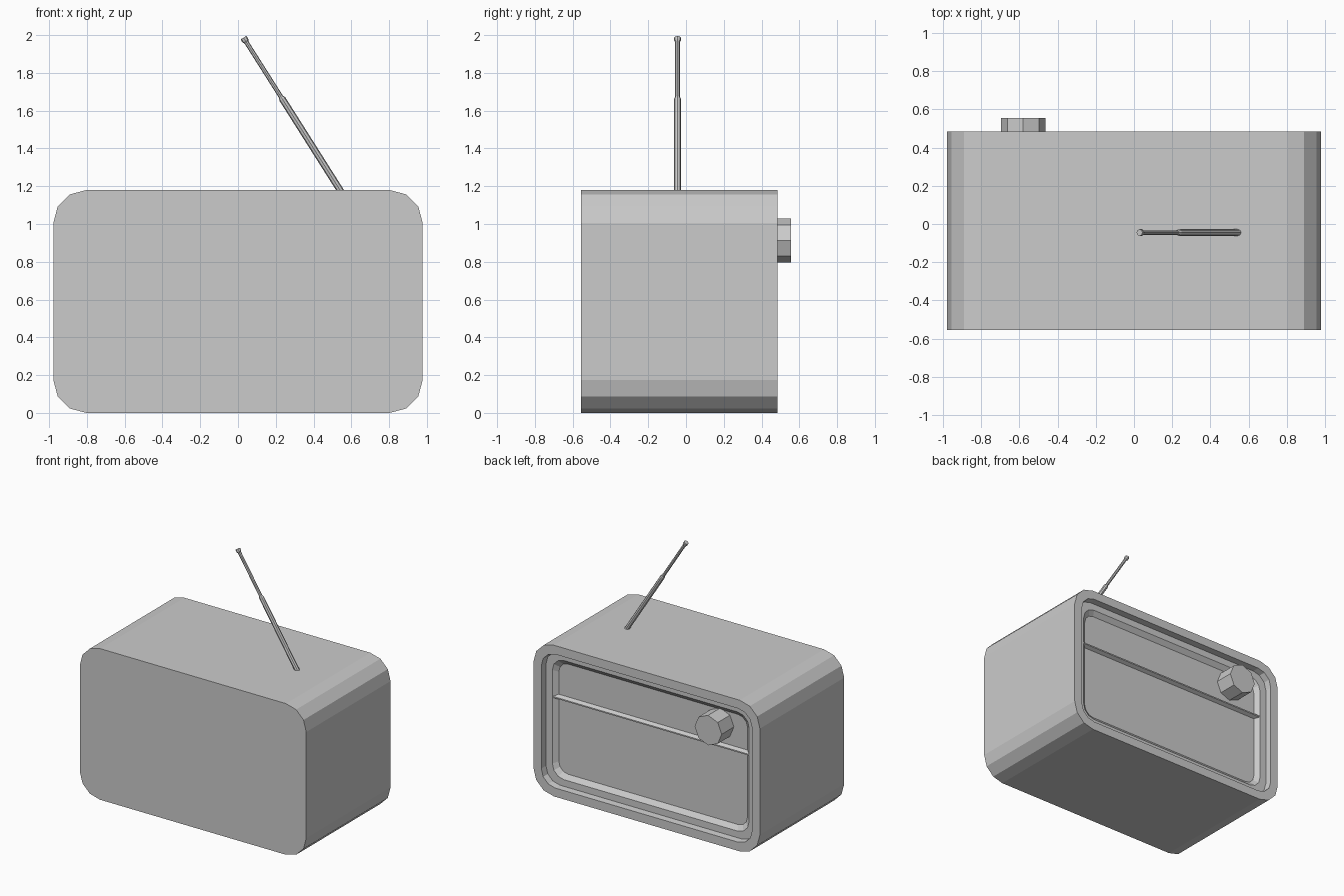
import bpy
import math
from mathutils import Vector

if "Cube" in bpy.data.objects:
    bpy.data.objects.remove(bpy.data.objects["Cube"])

CZ = 0.59  # height of the cabinet centre


def make_object(name, verts, faces):
    mesh = bpy.data.meshes.new(name)
    mesh.from_pydata(verts, [], faces)
    obj = bpy.data.objects.new(name, mesh)
    bpy.context.collection.objects.link(obj)
    return obj


def rounded_ring(half_w, half_h, radius, y, steps=3):
    ring = []
    for q, (sx, sz) in enumerate([(1, 1), (-1, 1), (-1, -1), (1, -1)]):
        for i in range(steps + 1):
            a = math.radians(90 * (q + i / steps))
            ring.append((sx * (half_w - radius) + radius * math.cos(a), y,
                         CZ + sz * (half_h - radius) + radius * math.sin(a)))
    return ring


def loft(name, rings):
    # skin consecutive rings and cap both ends
    n = len(rings[0])
    verts = [v for ring in rings for v in ring]
    faces = [tuple(range(n))]
    for k in range(len(rings) - 1):
        for i in range(n):
            j = (i + 1) % n
            faces.append((k * n + j, k * n + i, (k + 1) * n + i, (k + 1) * n + j))
    faces.append(tuple(reversed(range((len(rings) - 1) * n, len(rings) * n))))
    return make_object(name, verts, faces)


def lathe(name, start, direction, side, profile, sides, phase=0.0):
    # profile is (distance along axis, radius)
    d = Vector(direction).normalized()
    u = Vector(side).normalized()
    w = u.cross(d)
    rings = []
    for dist, r in profile:
        ring = []
        for i in range(sides):
            a = phase + 2 * math.pi * i / sides
            ring.append(Vector(start) + d * dist + r * (u * math.cos(a) + w * math.sin(a)))
        rings.append(ring)
    return loft(name, rings)


# Cabinet: flat front, rimmed back with a ledge and a sloped recess
loft("cabinet", [
    rounded_ring(0.978, 0.59, 0.175, -0.555),
    rounded_ring(0.978, 0.59, 0.175, 0.485),
    rounded_ring(0.91, 0.522, 0.12, 0.485),
    rounded_ring(0.905, 0.517, 0.12, 0.435),
    rounded_ring(0.85, 0.465, 0.10, 0.435),
    rounded_ring(0.815, 0.43, 0.08, 0.405),
])

# Divider ridge across the recessed panel
ridge = [(0.40, 0.722), (0.433, 0.739), (0.433, 0.749), (0.40, 0.766)]
loft("panel_ridge", [[(x, y, z) for y, z in ridge] for x in (-0.848, 0.848)])

# Octagonal tuning knob
lathe("tuning_knob", (-0.58, 0.40, 0.912), (0, 1, 0), (1, 0, 0),
      [(0, 0.117), (0.155, 0.117)], 8)

# Telescopic antenna: thick section, thin section, flared tip
base = Vector((0.54, -0.045, 1.18))
axis = (Vector((0.03, -0.045, 1.985)) - base).normalized()
lathe("antenna", base - axis * 0.03, axis, (0, 1, 0),
      [(0, 0.018), (0.6, 0.018), (0.615, 0.012), (0.955, 0.012),
       (0.965, 0.018), (0.985, 0.018)], 8)
